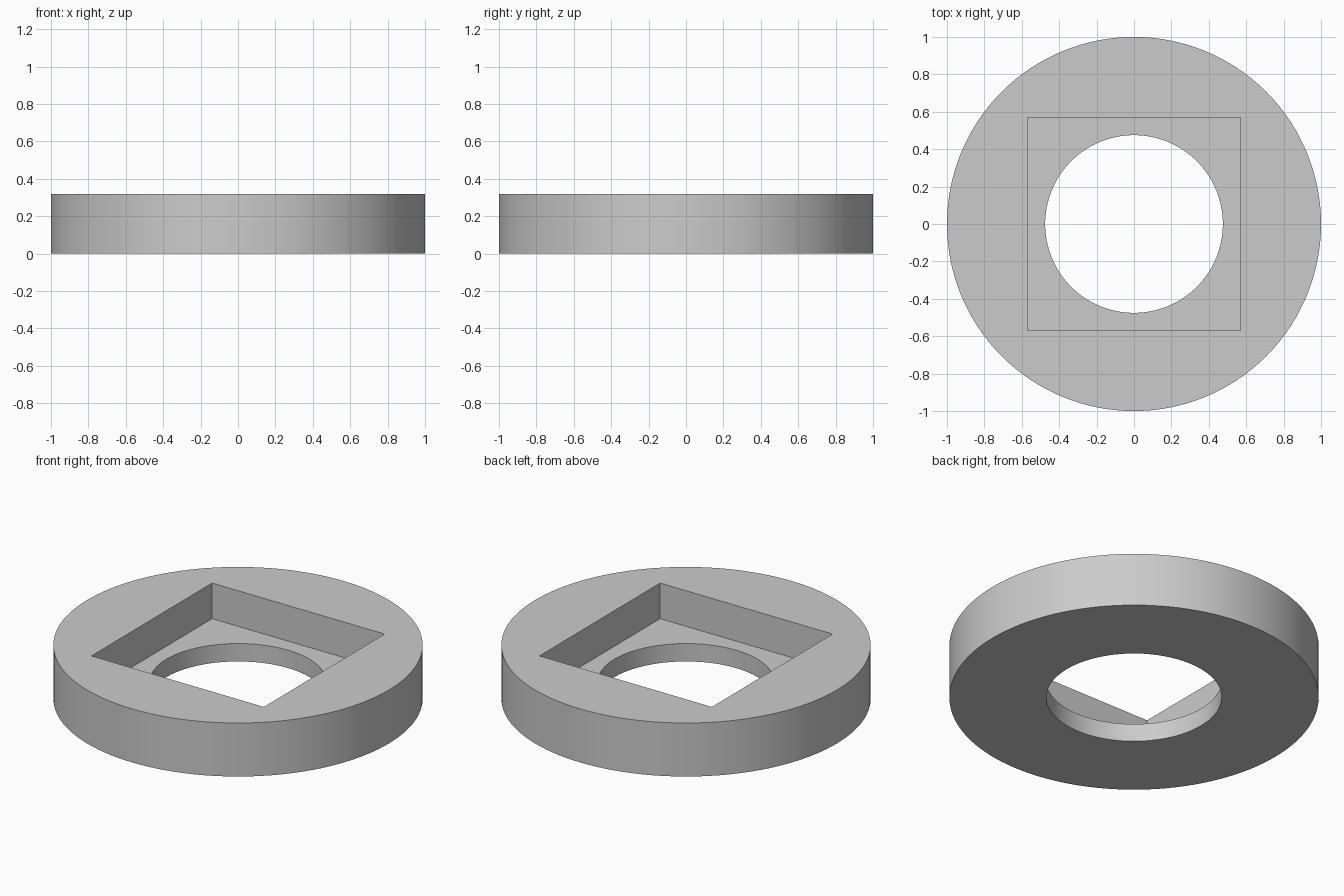
import bpy
import bmesh
import math

cube = bpy.data.objects.get("Cube")
if cube:
    bpy.data.objects.remove(cube, do_unlink=True)

SEGMENTS = 128          # multiple of 8, so the square's corners fall on points
HEIGHT = 0.32
FLOOR = 0.107
OUTER_RADIUS = 1.0
HOLE_RADIUS = 0.475
POCKET_HALF = 0.57


def ring(bm, size, z, square=False):
    """Closed loop of points on a circle, or projected onto a square."""
    verts = []
    for i in range(SEGMENTS):
        a = math.tau * i / SEGMENTS
        x, y = math.cos(a), math.sin(a)
        r = size / max(abs(x), abs(y)) if square else size
        verts.append(bm.verts.new((r * x, r * y, z)))
    return verts


# Light grey material
grey = bpy.data.materials.new("light_grey")
grey.use_nodes = True
colour = (0.6, 0.6, 0.6, 1.0)
grey.diffuse_color = colour
grey.node_tree.nodes["Principled BSDF"].inputs["Base Color"].default_value = colour

# Rings in order: outer wall, top, square pocket, floor, round hole
bm = bmesh.new()
rings = [
    ring(bm, OUTER_RADIUS, 0),
    ring(bm, OUTER_RADIUS, HEIGHT),
    ring(bm, POCKET_HALF, HEIGHT, square=True),
    ring(bm, POCKET_HALF, FLOOR, square=True),
    ring(bm, HOLE_RADIUS, FLOOR),
    ring(bm, HOLE_RADIUS, 0),
]

# Skin each ring to the next, closing underneath
for lower, upper in zip(rings, rings[1:] + rings[:1]):
    for i in range(SEGMENTS):
        j = (i + 1) % SEGMENTS
        bm.faces.new((lower[i], lower[j], upper[j], upper[i]))
bmesh.ops.recalc_face_normals(bm, faces=bm.faces)

mesh = bpy.data.meshes.new("ring_with_square_pocket")
bm.to_mesh(mesh)
bm.free()
mesh.materials.append(grey)

body = bpy.data.objects.new("ring_with_square_pocket", mesh)
bpy.context.collection.objects.link(body)

# Smooth round walls, crisp rims and corners
bpy.ops.object.select_all(action="DESELECT")
body.select_set(True)
bpy.context.view_layer.objects.active = body
bpy.ops.object.shade_smooth_by_angle(angle=math.radians(30))
